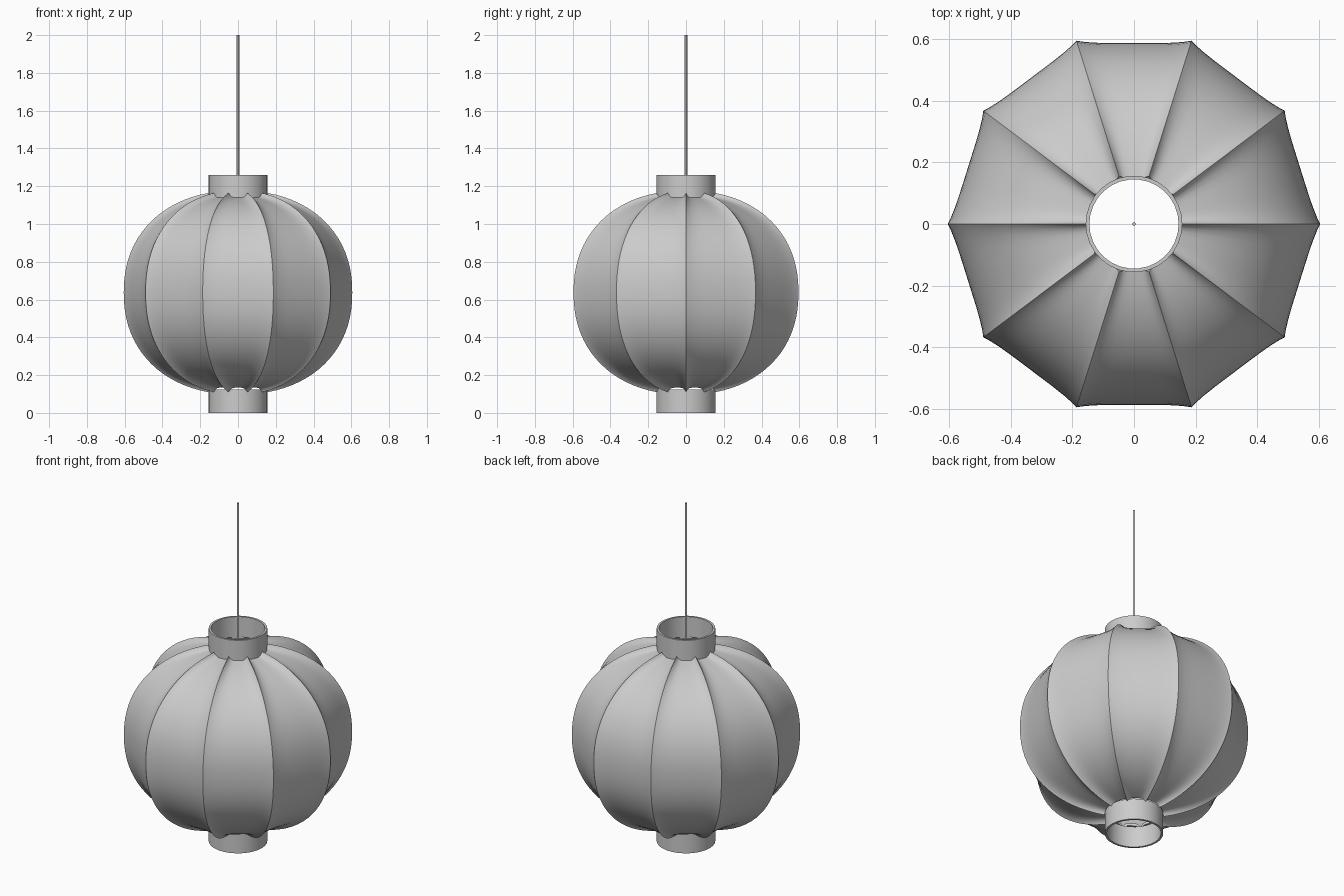
import bpy
import bmesh
from math import sin, cos, pi, radians

cube = bpy.data.objects.get("Cube")
if cube:
    bpy.data.objects.remove(cube, do_unlink=True)

PANELS = 10
STEPS = 12            # columns across each panel
ROWS = 36             # rows from bottom to top
MID_Z = 0.637
RADIUS, HALF_HEIGHT = 0.605, 0.54
DEPTH_SCALE = 1.035   # the shade is slightly deeper than wide


def finish(name, bm, angle=35):
    bmesh.ops.recalc_face_normals(bm, faces=bm.faces)
    mesh = bpy.data.meshes.new(name)
    bm.to_mesh(mesh)
    bm.free()
    obj = bpy.data.objects.new(name, mesh)
    bpy.context.collection.objects.link(obj)
    bpy.ops.object.select_all(action='DESELECT')
    obj.select_set(True)
    bpy.context.view_layer.objects.active = obj
    bpy.ops.object.shade_smooth_by_angle(angle=radians(angle))
    return obj


def lathe(name, profile, sides):
    """Spin a closed (radius, z) profile around the z axis."""
    bm = bmesh.new()
    rings = [[bm.verts.new((r * cos(2 * pi * i / sides), r * sin(2 * pi * i / sides), z))
              for r, z in profile] for i in range(sides)]
    n = len(profile)
    for i in range(sides):
        a, b = rings[i], rings[(i + 1) % sides]
        for j in range(n):
            k = (j + 1) % n
            bm.faces.new((a[j], b[j], b[k], a[k]))
    return finish(name, bm)


def rib_profile():
    """Outline of one rib: rounded arc with a small tuck at both ends."""
    end = 1.34
    power = 2 / 2.2
    pts = []
    for i in range(ROWS + 1):
        t = end * (2 * i / ROWS - 1)
        side = 1 if t > 0 else -1
        pts.append((RADIUS * cos(t) ** power,
                    side * HALF_HEIGHT * abs(sin(t)) ** power, t))
    tuck_r, tuck_z = 0.153, pts[-1][1] - 0.015
    return [(tuck_r, -tuck_z, -end)] + pts + [(tuck_r, tuck_z, end)]


# Shade: fabric panels stretched between ribs, sagging inward
bm = bmesh.new()
profile = rib_profile()
columns = []
for p in range(PANELS):
    a0, a1 = 2 * pi * p / PANELS, 2 * pi * (p + 1) / PANELS
    for s in range(STEPS):
        f = 0.5 - 0.5 * cos(pi * s / STEPS)
        dx = cos(a0) * (1 - f) + cos(a1) * f
        dy = sin(a0) * (1 - f) + sin(a1) * f
        sag = 1 - abs(2 * f - 1) ** 5
        column = []
        for j, (r, h, t) in enumerate(profile):
            amount = sag * (0.008 + 0.017 * sin(t) ** 2)
            # the tucked rows stay tight against the collars
            is_end = j in (0, len(profile) - 1)
            rr = r if is_end else r - amount * cos(t)
            column.append(bm.verts.new((dx * rr, dy * rr * DEPTH_SCALE,
                                        MID_Z + h - amount * sin(t))))
        columns.append(column)
for i, a in enumerate(columns):
    b = columns[(i + 1) % len(columns)]
    for j in range(len(a) - 1):
        bm.faces.new((a[j], b[j], b[j + 1], a[j + 1]))
finish("lantern_shade", bm, 30)

# Collars: open rings at both ends of the shade
for name, low, high in (("bottom_collar", 0.0, 0.125), ("top_collar", 1.14, 1.26)):
    lathe(name, [(0.157, low), (0.157, high), (0.145, high), (0.145, low)], 30)

# Hanging cord
bm = bmesh.new()
bmesh.ops.create_cone(bm, cap_ends=True, segments=4, radius1=0.008,
                      radius2=0.008, depth=0.86)
bmesh.ops.translate(bm, verts=bm.verts, vec=(0, 0, 1.57))
finish("hanging_cord", bm)
